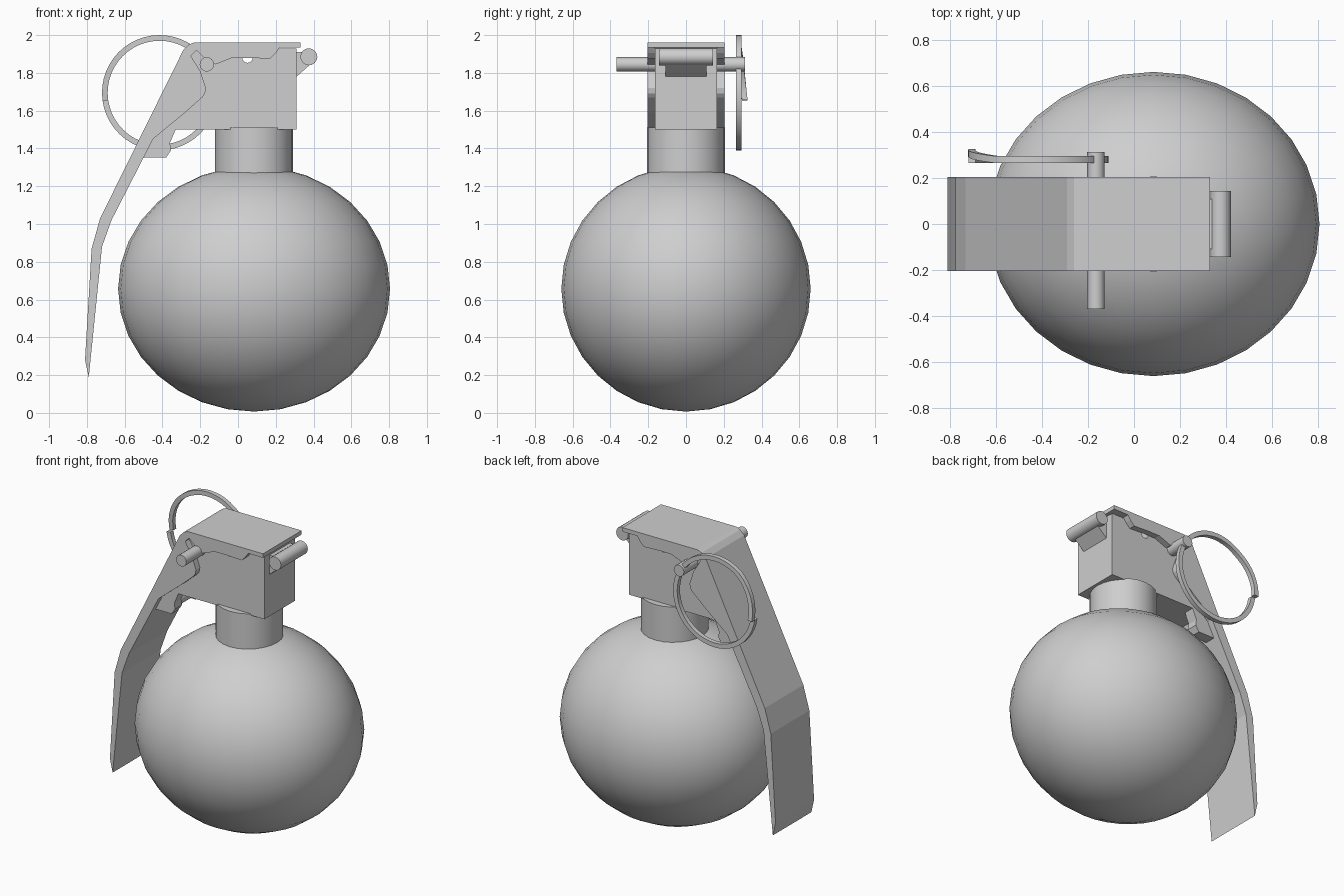
import bpy, bmesh, math
from mathutils import Vector

default = bpy.data.objects.get("Cube")
if default:
    bpy.data.objects.remove(default, do_unlink=True)

metal = bpy.data.materials.new("light_grey")
metal.use_nodes = True
GREY = (0.62, 0.62, 0.62, 1)
metal.diffuse_color = GREY
metal.node_tree.nodes["Principled BSDF"].inputs["Base Color"].default_value = GREY


def finish(name, bm, smooth=False):
    """Turn a bmesh into a named object with the metal material."""
    bmesh.ops.recalc_face_normals(bm, faces=bm.faces)
    mesh = bpy.data.meshes.new(name)
    bm.to_mesh(mesh)
    bm.free()
    mesh.materials.append(metal)
    obj = bpy.data.objects.new(name, mesh)
    bpy.context.collection.objects.link(obj)
    if smooth:
        bpy.ops.object.select_all(action='DESELECT')
        obj.select_set(True)
        bpy.context.view_layer.objects.active = obj
        bpy.ops.object.shade_smooth_by_angle(angle=math.radians(35))
    return obj


def slab(name, outline, y0, y1):
    """Extrude an x-z outline along y."""
    bm = bmesh.new()
    face = bm.faces.new([bm.verts.new((x, y0, z)) for x, z in outline])
    new = bmesh.ops.extrude_face_region(bm, geom=[face])["geom"]
    bmesh.ops.translate(bm, vec=(0, y1 - y0, 0),
                        verts=[v for v in new if isinstance(v, bmesh.types.BMVert)])
    return finish(name, bm)


def rod(name, start, end, radius, sides=16):
    """Cylinder between two points."""
    a, b = Vector(start), Vector(end)
    bm = bmesh.new()
    bmesh.ops.create_cone(bm, cap_ends=True, segments=sides, radius1=radius,
                          radius2=radius, depth=(b - a).length)
    turn = (b - a).to_track_quat('Z', 'Y').to_matrix()
    bmesh.ops.rotate(bm, verts=bm.verts, matrix=turn)
    bmesh.ops.translate(bm, verts=bm.verts, vec=(a + b) / 2)
    return finish(name, bm, smooth=True)


# Round body, slightly wider in x
bm = bmesh.new()
bmesh.ops.create_uvsphere(bm, u_segments=32, v_segments=16, radius=1)
bmesh.ops.scale(bm, verts=bm.verts, vec=(0.72, 0.66, 0.65))
bmesh.ops.translate(bm, verts=bm.verts, vec=(0.085, 0, 0.657))
finish("body", bm, smooth=True)

# Neck
rod("neck", (0.085, 0, 1.2), (0.085, 0, 1.51), 0.207, 24)

# Head block with a half-round groove across the top
groove = [(0.05 + 0.027 * math.cos(a), 1.88 - 0.027 * math.sin(a))
          for a in [math.pi * (1 - i / 8) for i in range(9)]]
slab("head_block", [(0.31, 1.5), (0.31, 1.93)] + [(x, z) for x, z in [(0.077, 1.93)]]
     + groove[::-1] + [(0.023, 1.93), (-0.23, 1.93), (-0.44, 1.5)], -0.163, 0.163)

# Safety lever plate: outer edge down, inner edge back up
slab("lever", [(0.33, 1.962), (-0.23, 1.962), (-0.26, 1.95), (-0.29, 1.92),
               (-0.73, 1.03), (-0.775, 0.87), (-0.81, 0.28), (-0.79, 0.19),
               (-0.72, 0.88), (-0.67, 1.02), (-0.47, 1.41), (-0.275, 1.87),
               (-0.22, 1.935), (0.33, 1.935)], -0.205, 0.205)

# Mirrored lever flanges and the two hooks below the head
flange = [(-0.47, 1.41), (-0.45, 1.45), (-0.28, 1.59), (-0.19, 1.67),
          (-0.175, 1.69), (-0.17, 1.72), (-0.2, 1.81), (-0.25, 1.89),
          (-0.22, 1.92), (-0.17, 1.87), (-0.12, 1.845), (-0.03, 1.88),
          (0.06, 1.88), (0.17, 1.875), (0.2, 1.905), (0.22, 1.935),
          (-0.22, 1.935), (-0.275, 1.87)]
hook = [(-0.33, 1.5), (-0.36, 1.43), (-0.355, 1.39), (-0.38, 1.352),
        (-0.5, 1.352), (-0.51, 1.37), (-0.44, 1.5)]
for side, s in (("front", -1), ("back", 1)):
    slab(side + "_flange", flange, s * 0.163, s * 0.205)
    slab(side + "_hook", hook, s * 0.09, s * 0.163)
rod("hook_bar", (-0.42, -0.16, 1.4), (-0.42, 0.16, 1.4), 0.04)

# Lever hinge
slab("hinge_bracket", [(0.3, 1.77), (0.31, 1.78), (0.4, 1.86), (0.37, 1.91),
                       (0.3, 1.91)], -0.108, 0.108)
rod("hinge_bar", (0.375, -0.143, 1.885), (0.375, 0.143, 1.885), 0.045)

# Safety pin
rod("pin", (-0.165, -0.368, 1.845), (-0.165, 0.312, 1.845), 0.038)

# Open pull ring whose last stretch lifts over its own start
bm = bmesh.new()
STEPS, START = 48, math.radians(188)
loops = []
for i in range(STEPS + 1):
    t = i / STEPS
    a = START + t * math.tau
    lift = 0.032 * max(0, (t - 0.83) / 0.17)
    loops.append([bm.verts.new((-0.415 + r * math.cos(a), y + lift,
                                1.695 + r * math.sin(a)))
                  for r, y in ((0.305, 0.264), (0.305, 0.294),
                               (0.275, 0.294), (0.275, 0.264))])
for p, q in zip(loops, loops[1:]):
    for k in range(4):
        n = (k + 1) % 4
        bm.faces.new((p[k], p[n], q[n], q[k]))
bm.faces.new(loops[0])
bm.faces.new(loops[-1])
finish("pull_ring", bm, smooth=True)
